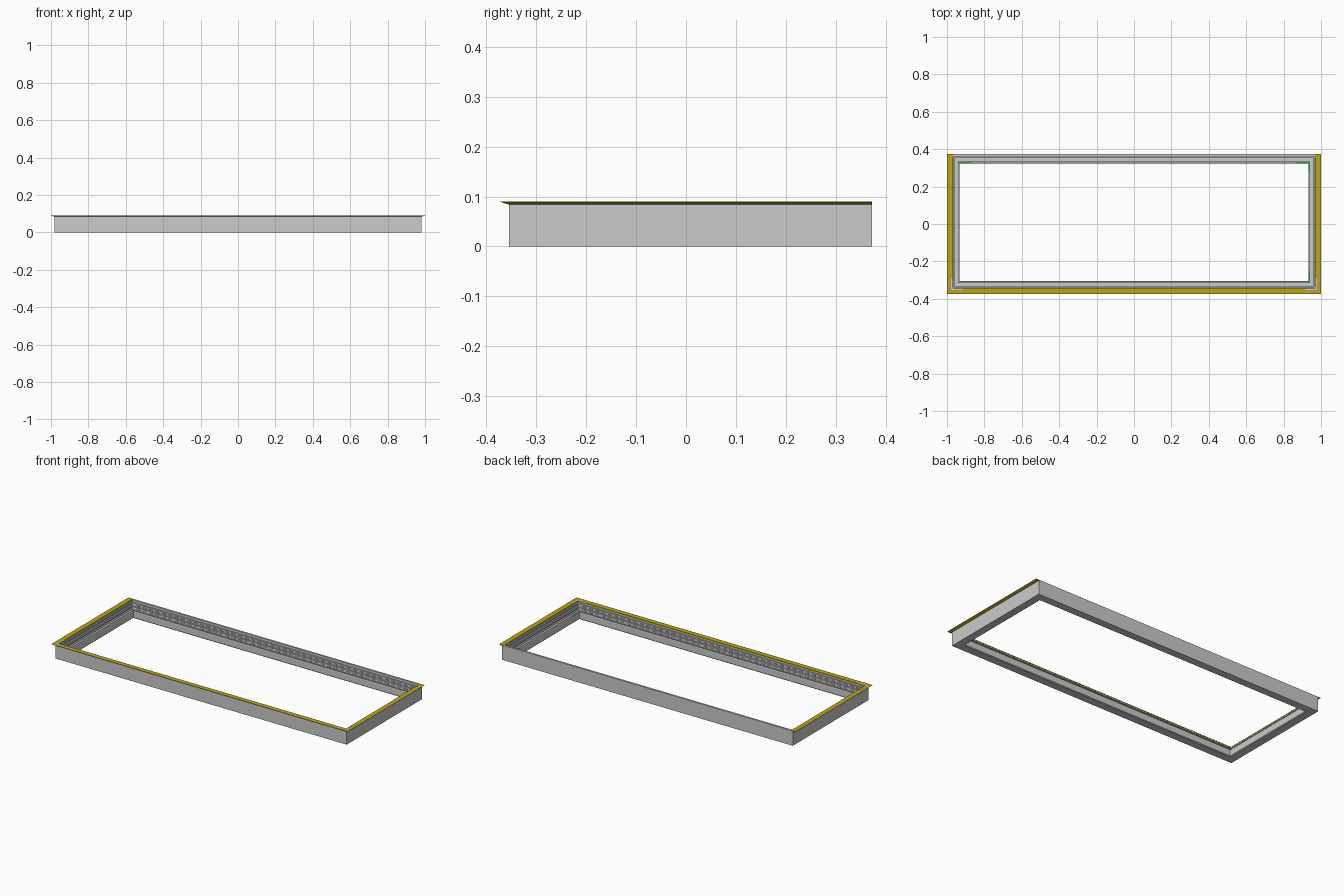
import bpy, bmesh

if "Cube" in bpy.data.objects:
    bpy.data.objects.remove(bpy.data.objects["Cube"])

X, Y0, Y1 = 0.982, -0.355, 0.373      # outer wall faces


def material(name, rgb):
    m = bpy.data.materials.new(name)
    m.diffuse_color = (*rgb, 1)
    m.use_nodes = True
    m.node_tree.nodes["Principled BSDF"].inputs["Base Color"].default_value = m.diffuse_color
    return m


yellow = material("yellow", (0.50, 0.38, 0.01))
green = material("green", (0.02, 0.7, 0.05))


def finish(name, bm, mat=None):
    bmesh.ops.recalc_face_normals(bm, faces=bm.faces)
    me = bpy.data.meshes.new(name)
    bm.to_mesh(me)
    bm.free()
    ob = bpy.data.objects.new(name, me)
    bpy.context.collection.objects.link(ob)
    if mat:
        me.materials.append(mat)
    return ob


def sweep(name, profile, corners, closed, mat=None):
    """Sweep a (depth, z) profile along mitred corners; corners(d) gives the path at depth d."""
    bm = bmesh.new()
    cols = [[bm.verts.new((x, y, z)) for x, y in corners(d)] for d, z in profile]
    n, m = len(cols), len(cols[0])
    for i in range(n):
        a, b = cols[i], cols[(i + 1) % n]
        for j in range(m if closed else m - 1):
            k = (j + 1) % m
            bm.faces.new((a[j], a[k], b[k], b[j]))
    if not closed:
        bm.faces.new([c[0] for c in cols])
        bm.faces.new([c[-1] for c in cols])
    return finish(name, bm, mat)


def boxes(name, items, mat=None):
    """One object from boxes given as (x0, x1, y0, y1, z0, z1)."""
    bm = bmesh.new()
    for x0, x1, y0, y1, z0, z1 in items:
        vs = bmesh.ops.create_cube(bm, size=1)["verts"]
        for v in vs:
            v.co = (x1 if v.co.x > 0 else x0,
                    y1 if v.co.y > 0 else y0,
                    z1 if v.co.z > 0 else z0)
    return finish(name, bm, mat)


def ring(d):
    return [(-X + d, Y0 + d), (X - d, Y0 + d), (X - d, Y1 - d), (-X + d, Y1 - d)]


def three_sides(d):
    return [(-X + d, Y1), (-X + d, Y0 + d), (X - d, Y0 + d), (X - d, Y1)]


# outer wall, ribbed inner face, channel and inner lip in one profile
sweep("frame", [(0, 0), (0, 0.084), (0.012, 0.084), (0.012, 0.076),
                (0.019, 0.076), (0.019, 0.071), (0.014, 0.071), (0.014, 0.054),
                (0.021, 0.054), (0.021, 0.049), (0.016, 0.049), (0.016, 0.032),
                (0.040, 0.032), (0.040, 0.044), (0.048, 0.044), (0.050, 0.040),
                (0.050, 0.004), (0.046, 0)], ring, True)

# yellow wedge-shaped flange on the front and both ends
sweep("flange", [(-0.018, 0.0895), (-0.018, 0.09), (0.013, 0.09), (0.013, 0.084), (0, 0.084)],
      three_sides, False, yellow)

# plain cap along the back wall
boxes("back_cap", [(-X + 0.013, X - 0.013, Y1 - 0.012, Y1, 0.084, 0.09)])

# rows of fastening tabs along the two long inner walls
tabs = []
for i in range(44):
    x = -0.925 + 1.85 * i / 43
    for z in (0.040, 0.062):
        tabs.append((x - 0.012, x + 0.012, Y0 + 0.013, Y0 + 0.019, z - 0.003, z + 0.003))
        tabs.append((x - 0.012, x + 0.012, Y1 - 0.019, Y1 - 0.013, z - 0.003, z + 0.003))
boxes("inner_tabs", tabs)

# small grey angle plates on the front corners
plates = []
for s in (-1, 1):
    xa, xb = sorted((s * 0.915, s * 0.975))
    plates.append((xa, xb, -0.353, -0.344, 0.088, 0.0903))
    xa, xb = sorted((s * 0.970, s * 0.978))
    plates.append((xa, xb, -0.344, -0.29, 0.088, 0.0903))
boxes("corner_plates", plates)

# green corner seals on the inner lip
boxes("corner_seals", [
    (0.932, 0.938, 0.27, 0.332, 0.042, 0.046),
    (0.87, 0.938, 0.327, 0.332, 0.042, 0.046),
    (0.932, 0.938, -0.31, -0.245, 0.042, 0.046),
    (-0.938, -0.87, 0.327, 0.332, 0.042, 0.046)], green)
